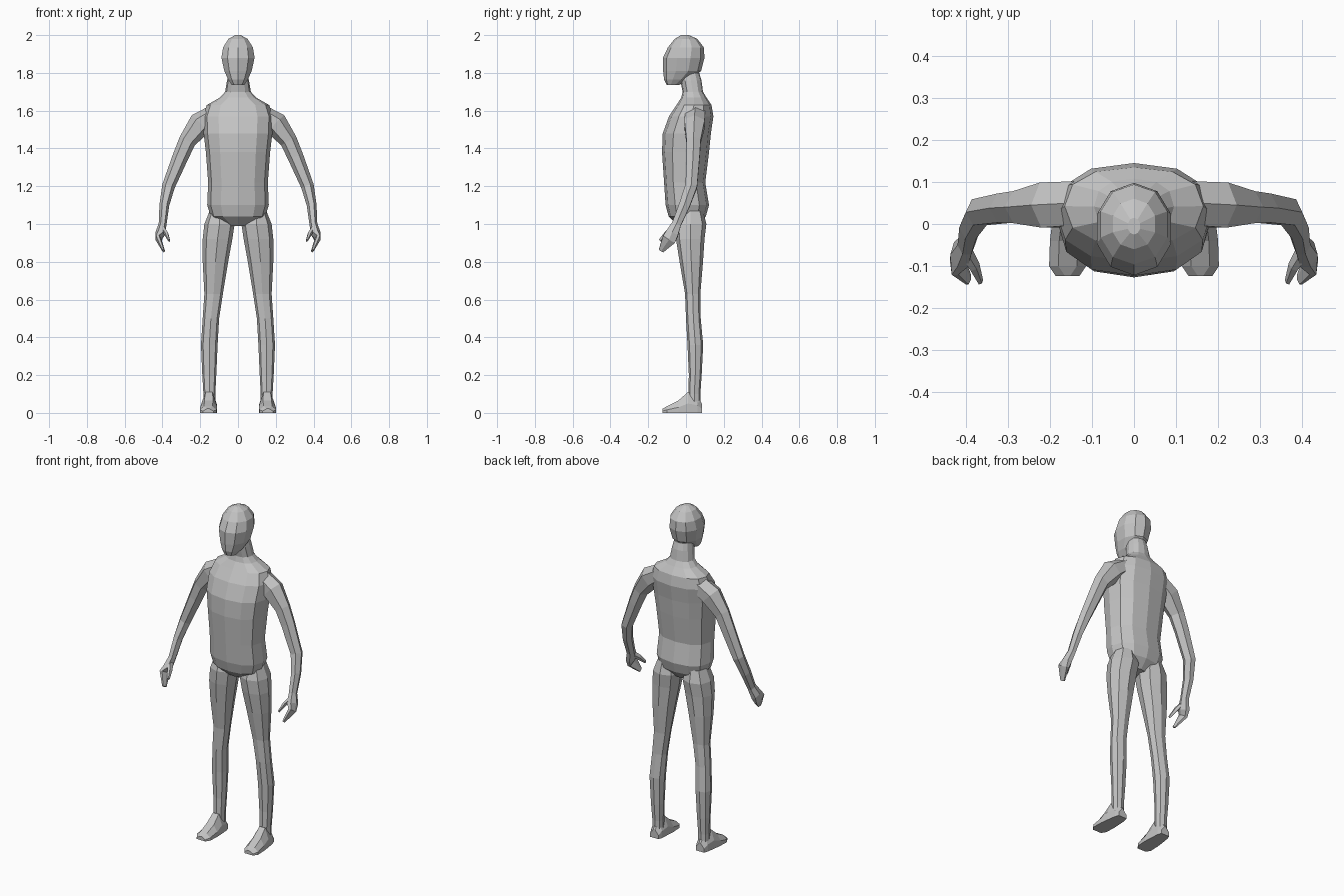
import bpy, bmesh, math
from mathutils import Vector

if "Cube" in bpy.data.objects:
    bpy.data.objects.remove(bpy.data.objects["Cube"])

skin = bpy.data.materials.new("plain grey")
skin.diffuse_color = (0.55, 0.55, 0.55, 1)
skin.use_nodes = True
skin.node_tree.nodes["Principled BSDF"].inputs["Base Color"].default_value = skin.diffuse_color


def ring(c, u, v, n, power=1.0, turn=0.0):
    """Rounded cross-section about c, with half-axis vectors u and v."""
    pts = []
    for i in range(n):
        a = 2 * math.pi * (i + turn) / n
        cs, sn = math.cos(a), math.sin(a)
        pts.append(Vector(c) + u * math.copysign(abs(cs) ** power, cs)
                   + v * math.copysign(abs(sn) ** power, sn))
    return pts


def loft(name, rings, mirrored=False):
    """Skin a list of rings into a closed, flat-shaded part."""
    bm = bmesh.new()
    vr = [[bm.verts.new(p) for p in r] for r in rings]
    n = len(vr[0])
    for a, b in zip(vr, vr[1:]):
        for i in range(n):
            j = (i + 1) % n
            bm.faces.new((a[i], a[j], b[j], b[i]))
    bm.faces.new(vr[0][::-1])
    bm.faces.new(vr[-1])
    bmesh.ops.recalc_face_normals(bm, faces=bm.faces)
    me = bpy.data.meshes.new(name)
    bm.to_mesh(me)
    bm.free()
    me.materials.append(skin)
    ob = bpy.data.objects.new(name, me)
    bpy.context.collection.objects.link(ob)
    if mirrored:
        m = ob.modifiers.new("mirror", 'MIRROR')
        m.use_mirror_merge = False
    return ob


def upright(name, rows, n, power, mirrored=False, turn=0.0):
    """Rows of (z, left x, right x, front y, back y)."""
    loft(name, [ring(((l + r) / 2, (f + b) / 2, z), Vector(((r - l) / 2, 0, 0)),
                     Vector((0, (b - f) / 2, 0)), n, power, turn)
                for z, l, r, f, b in rows], mirrored)


def limb(name, path, n):
    """Tube along (x, y, z, side radius, depth radius), mirrored."""
    rings = []
    for i, (x, y, z, ru, rv) in enumerate(path):
        a, b = path[max(i - 1, 0)], path[min(i + 1, len(path) - 1)]
        t = (Vector(b[:3]) - Vector(a[:3])).normalized()
        u = t.cross(Vector((0, 1, 0))).normalized()
        rings.append(ring((x, y, z), u * ru, t.cross(u) * rv, n))
    loft(name, rings, True)


# torso running up into the neck: z, half width, front, back
torso = [(0.99, .06, -.04, .06), (1.04, .145, -.092, .105), (1.10, .163, -.108, .122),
         (1.22, .158, -.116, .102), (1.38, .17, -.127, .122), (1.48, .182, -.123, .132),
         (1.57, .185, -.09, .145), (1.63, .165, -.05, .135), (1.67, .095, -.025, .108),
         (1.70, .068, -.018, .09), (1.76, .058, -.03, .082), (1.80, .05, -.03, .07)]
upright("torso", [(z, -w, w, f, b) for z, w, f, b in torso], 12, 0.85)

# head, from chin to crown
head = [(1.737, .035, -.103, -.035), (1.765, .055, -.116, .02), (1.81, .076, -.121, .08),
        (1.88, .092, -.122, .098), (1.935, .083, -.096, .094), (1.98, .053, -.06, .06),
        (2.0, .015, -.025, .015)]
upright("head", [(z, -w, w, f, b) for z, w, f, b in head], 10, 0.95, turn=0.5)

# legs from hip to ankle
upright("legs", [(1.07, .04, .15, -.04, .09), (1.0, .018, .178, -.06, .108),
                 (.92, .03, .187, -.053, .098), (.80, .052, .187, -.034, .09),
                 (.63, .08, .178, -.005, .076), (.50, .1, .187, 0, .078),
                 (.36, .108, .196, .008, .091), (.20, .115, .189, .015, .083),
                 (.10, .12, .183, .012, .076), (.04, .12, .183, .012, .076)], 8, 0.85, True)

# feet from heel to toe: y, inner x, outer x, top z
feet = [(.084, .124, .178, .05), (.06, .116, .186, .09), (.01, .113, .194, .11),
        (-.04, .11, .2, .066), (-.1, .114, .202, .036), (-.124, .13, .186, .022)]
loft("feet", [[Vector((x, y, z)) for x, z in
               ((a, 0), (b, 0), (b, h * .45), (b - .022, h), (a + .022, h), (a, h * .45))]
              for y, a, b, h in feet], True)

# arms from shoulder through wrist to fingertips
limb("arms", [(.12, .05, 1.585, .05, .06), (.2, .045, 1.53, .064, .062),
              (.268, .04, 1.44, .046, .044), (.305, .038, 1.355, .042, .04),
              (.368, .028, 1.2, .034, .036), (.39, -.008, 1.1, .026, .033),
              (.399, -.05, 1.0, .021, .028), (.412, -.073, .95, .026, .038),
              (.422, -.09, .92, .016, .042), (.394, -.132, .858, .007, .016)], 6)

# thumbs
limb("thumbs", [(.4, -.065, .98, .014, .02), (.38, -.1, .95, .012, .017),
                (.365, -.137, .912, .006, .01)], 5)
